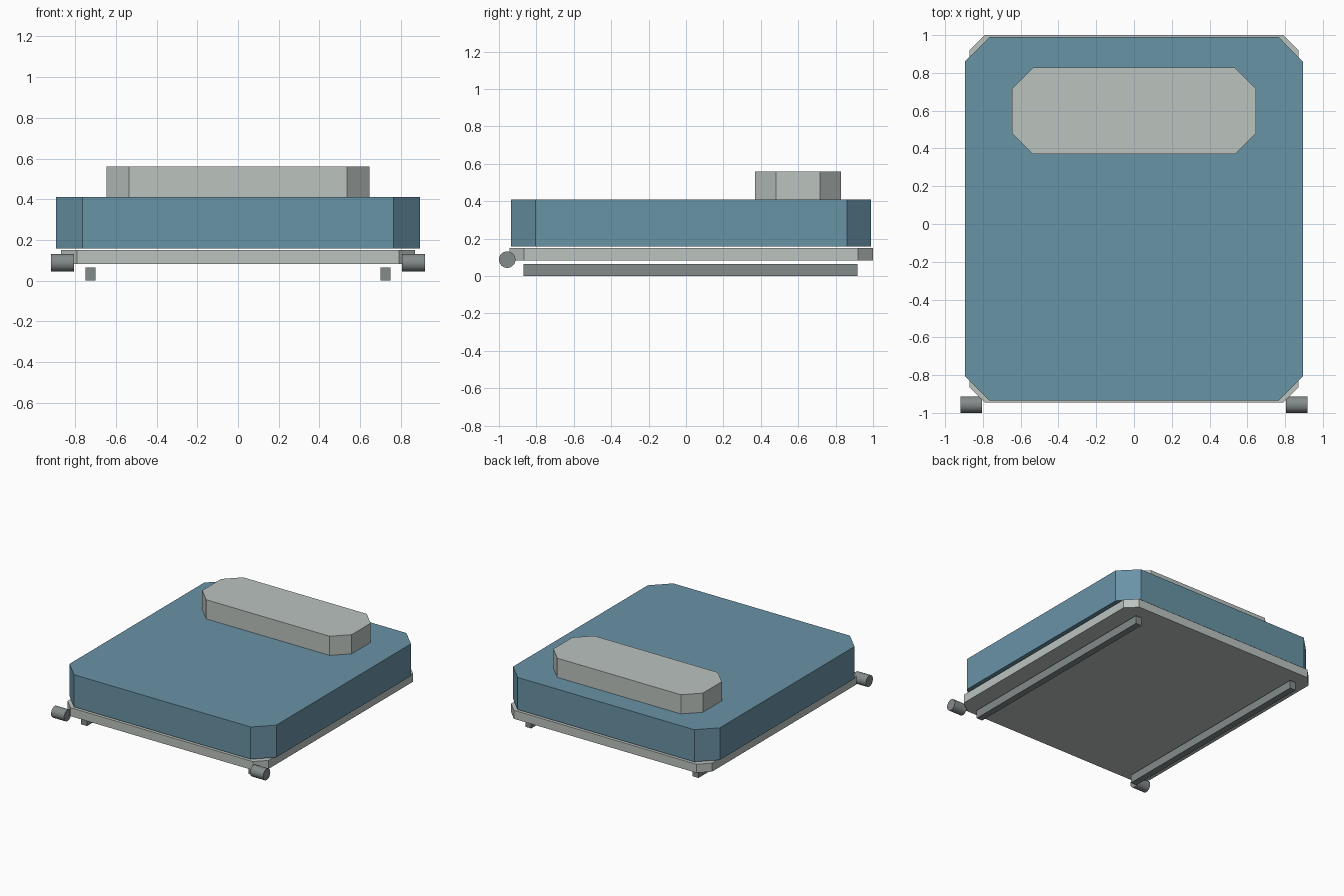
import bpy, bmesh, math

if "Cube" in bpy.data.objects:
    bpy.data.objects.remove(bpy.data.objects["Cube"])


def material(name, rgb):
    """Flat colour from 0-255 display values, stored as linear."""
    mat = bpy.data.materials.new(name)
    lin = [((c / 255 + 0.055) / 1.055) ** 2.4 for c in rgb]
    mat.diffuse_color = (*lin, 1)
    mat.use_nodes = True
    mat.node_tree.nodes["Principled BSDF"].inputs["Base Color"].default_value = mat.diffuse_color
    return mat


BLUE = material("dusty_blue", (105, 147, 166))
PALE = material("pale_grey", (187, 195, 191))
STEEL = material("mid_grey", (132, 139, 139))


def slab(name, mat, x, y, z, cut=0.0):
    """Box between the given ranges, with its upright corners cut at 45 degrees."""
    (x0, x1), (y0, y1), (z0, z1) = x, y, z
    outline = []
    for cx, cy, sx, sy in ((x0, y0, 1, 1), (x1, y0, -1, 1),
                           (x1, y1, -1, -1), (x0, y1, 1, -1)):
        if cut:
            pair = [(cx, cy + sy * cut), (cx + sx * cut, cy)]
            outline += pair if sx == sy else pair[::-1]
        else:
            outline.append((cx, cy))
    bm = bmesh.new()
    base = bm.faces.new([bm.verts.new((px, py, z0)) for px, py in outline])
    top = bmesh.ops.extrude_face_region(bm, geom=[base], use_keep_orig=True)
    bmesh.ops.translate(bm, vec=(0, 0, z1 - z0),
                        verts=[g for g in top["geom"] if isinstance(g, bmesh.types.BMVert)])
    bmesh.ops.recalc_face_normals(bm, faces=bm.faces)
    mesh = bpy.data.meshes.new(name)
    bm.to_mesh(mesh)
    bm.free()
    mesh.materials.append(mat)
    obj = bpy.data.objects.new(name, mesh)
    bpy.context.collection.objects.link(obj)
    return obj


# Padded layers and base board
slab("base_board", PALE, (-0.87, 0.87), (-0.945, 1.0), (0.083, 0.15), 0.08)
slab("mattress", BLUE, (-0.895, 0.895), (-0.935, 0.99), (0.158, 0.41), 0.13)
slab("pillow", PALE, (-0.647, 0.647), (0.37, 0.828), (0.41, 0.56), 0.112)

# Runners and front rollers on both sides
for side, label in ((-1, "left"), (1, "right")):
    xs = sorted((side * 0.699, side * 0.75))
    slab(f"{label}_runner", STEEL, xs, (-0.868, 0.916), (0.0, 0.064))

    bpy.ops.mesh.primitive_cylinder_add(
        vertices=32, radius=0.044, depth=0.112,
        location=(side * 0.862, -0.956, 0.088), rotation=(0, math.pi / 2, 0))
    roller = bpy.context.object
    roller.name = f"{label}_roller"
    roller.data.materials.append(STEEL)
    bpy.ops.object.shade_smooth_by_angle()
